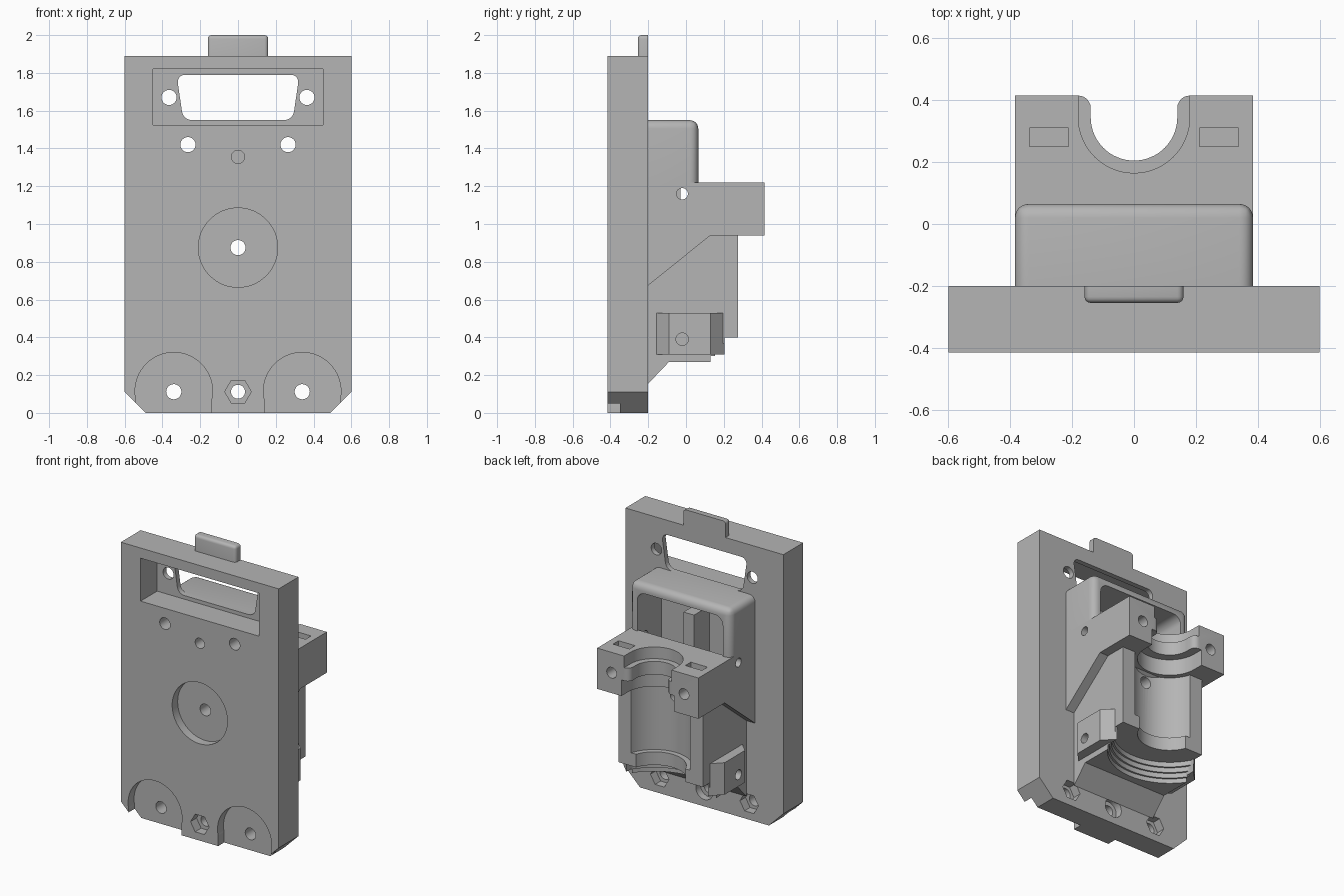
import bpy, bmesh, math
from mathutils import Vector

if "Cube" in bpy.data.objects:
    bpy.data.objects.remove(bpy.data.objects["Cube"], do_unlink=True)

grey = bpy.data.materials.new("plain grey")
grey.use_nodes = True
grey.diffuse_color = (0.46, 0.46, 0.46, 1)
grey.node_tree.nodes["Principled BSDF"].inputs["Base Color"].default_value = (0.46, 0.46, 0.46, 1)

# axis name -> position of (u, v, w) in space, w being the extrusion direction
PLACE = {
    "x": lambda u, v, w: (w, u, v),
    "y": lambda u, v, w: (u, w, v),
    "z": lambda u, v, w: (u, v, w),
}


def prism(name, pts, axis, a, b, bevel=0.0, pick=None, segs=6):
    """Extrude a profile along an axis, optionally rounding picked edges."""
    bm = bmesh.new()
    low = [bm.verts.new(PLACE[axis](u, v, a)) for u, v in pts]
    high = [bm.verts.new(PLACE[axis](u, v, b)) for u, v in pts]
    bm.faces.new(low)
    bm.faces.new(high)
    for i in range(len(pts)):
        j = (i + 1) % len(pts)
        bm.faces.new((low[i], low[j], high[j], high[i]))
    if bevel:
        edges = [e for e in bm.edges if pick(e.verts[0].co, e.verts[1].co)]
        bmesh.ops.bevel(bm, geom=edges, offset=bevel, segments=segs, affect="EDGES", profile=0.5)
    bmesh.ops.recalc_face_normals(bm, faces=bm.faces)
    mesh = bpy.data.meshes.new(name)
    bm.to_mesh(mesh)
    bm.free()
    mesh.materials.append(grey)
    ob = bpy.data.objects.new(name, mesh)
    bpy.context.collection.objects.link(ob)
    return ob


def rect(u0, u1, v0, v1):
    return [(u0, v0), (u1, v0), (u1, v1), (u0, v1)]


def ring(u, v, r, n=48):
    return [(u + r * math.cos(2 * math.pi * i / n), v + r * math.sin(2 * math.pi * i / n)) for i in range(n)]


def channel(r, lip=0.0):
    """U-shaped outline open to the back, around the upright barrel axis."""
    arc = [(r * math.cos(math.pi + math.pi * i / 32), AXIS_Y + r * math.sin(math.pi + math.pi * i / 32))
           for i in range(33)]
    if not lip:
        return arc + [(r, 0.6), (-r, 0.6)]
    turn = [(r + lip * (1 - math.cos(t)), 0.375 + lip * math.sin(t))
            for t in [i * math.pi / 12 for i in range(7)]]
    return arc + turn + [(r + lip, 0.6), (-r - lip, 0.6)] + [(-u, v) for u, v in reversed(turn)]


def cut(target, *args, **kw):
    """Subtract a prism from a part and discard the cutter."""
    cutter = prism("cutter", *args, **kw)
    cutter.hide_render = True
    mod = target.modifiers.new("cut", "BOOLEAN")
    mod.operation = "DIFFERENCE"
    mod.solver = "EXACT"
    mod.object = cutter
    bpy.context.view_layer.objects.active = target
    bpy.ops.object.modifier_apply(modifier=mod.name)
    bpy.data.objects.remove(cutter, do_unlink=True)


AXIS_Y = 0.345
FRONT, BACK = -0.415, -0.2
along_y = lambda p, q: abs(p.y - q.y) > 0.01

# mounting plate with clipped lower corners
plate = prism("mounting_plate", [(-0.49, 0), (0.49, 0), (0.6, 0.11), (0.6, 1.89), (-0.6, 1.89), (-0.6, 0.11)],
              "y", FRONT, BACK)
cut(plate, rect(-0.45, 0.45, 1.525, 1.82), "y", -0.5, -0.235)
cut(plate, [(-0.29, 1.55), (0.29, 1.55), (0.325, 1.79), (-0.325, 1.79)], "y", -0.5, 0,
    bevel=0.045, pick=along_y)
cut(plate, ring(0, 0.875, 0.21, 64), "y", -0.5, -0.355)
cut(plate, ring(0, 1.355, 0.035), "y", -0.5, -0.1)
cut(plate, ring(0, 0.875, 0.04), "y", -0.5, 0)
for s in (-1, 1):
    cut(plate, ring(s * 0.34, 0.115, 0.205, 64), "y", -0.5, -0.35)
    cut(plate, rect(s * 0.34 - 0.2, s * 0.34 + 0.2, -0.1, 0.1), "y", -0.5, -0.35)
    cut(plate, ring(s * 0.34, 0.112, 0.07, 6), "y", -0.26, 0)
    for x, z in ((0.365, 1.67), (0.265, 1.42), (0.34, 0.112)):
        cut(plate, ring(s * x, z, 0.04), "y", -0.5, 0)
cut(plate, ring(0, 0.112, 0.07, 6), "y", -0.5, -0.35)
cut(plate, ring(0, 0.112, 0.065), "y", -0.25, 0)
cut(plate, ring(0, 0.112, 0.037), "y", -0.5, 0)

# rounded tab on the top edge
prism("top_tab", rect(-0.16, 0.16, 1.87, 2.0), "y", -0.255, BACK, bevel=0.02,
      pick=lambda p, q: (p.z > 1.99 or q.z > 1.99) and not (p.y > -0.21 and q.y > -0.21), segs=4)

# rounded hood, open to the back
hood = prism("hood", rect(-0.385, 0.385, 1.2, 1.55), "y", BACK, 0.065, bevel=0.045,
             pick=lambda p, q: (p.z > 1.5 or q.z > 1.5) and not (p.y < -0.1 and q.y < -0.1))
cut(hood, rect(-0.325, 0.325, 0.9, 1.49), "y", -0.3, 0.3, bevel=0.06, pick=along_y)

# upper clamp arm with sloped underside
arm = prism("clamp_arm", [(BACK, 0.675), (0.13, 0.94), (0.415, 0.94), (0.415, 1.22), (BACK, 1.22)],
            "x", -0.385, 0.385)
cut(arm, rect(-0.325, 0.325, -0.3, 0.05), "z", 1.05, 1.4)
cut(arm, channel(0.18), "z", 1.14, 1.4)
cut(arm, channel(0.14, 0.04), "z", 0.8, 1.3)
cut(arm, channel(0.2), "z", 0.6, 1.05)
cut(arm, ring(0, 0.875, 0.04), "y", -0.5, 0.5)
cut(arm, ring(-0.02, 1.16, 0.03), "x", -0.6, 0.6)
for s in (-1, 1):
    cut(arm, rect(s * 0.275 - 0.063, s * 0.275 + 0.063, 0.25, 0.31), "z", 1.02, 1.4)
    cut(arm, ring(s * 0.275, 1.08, 0.037), "y", 0.2, 0.6)

# small post inside the hood
prism("hood_post", rect(-0.04, 0.04, 1.05, 1.39), "y", BACK, -0.03)

# barrel cradle with sloped foot
cradle = prism("barrel_cradle", [(BACK, 0.155), (-0.09, 0.27), (0.275, 0.27), (0.275, 0.95), (BACK, 0.95)],
               "x", -0.32, 0.32)
cut(cradle, channel(0.235), "z", 0.49, 1.2)
cut(cradle, channel(0.2), "z", 0.1, 0.6)
for i in range(4):
    cut(cradle, channel(0.35 + 0.012 * i), "z", 0.1, 0.4 - 0.033 * i)
cut(cradle, ring(0, 0.875, 0.04), "y", -0.5, 0.5)
cut(cradle, ring(-0.02, 0.39, 0.033), "x", 0.24, 0.6)
cut(cradle, ring(-0.02, 0.39, 0.033), "x", -0.6, -0.24)

# side lugs on the cradle
for s, side in ((1, "left"), (-1, "right")):
    lug = prism(side + "_lug", [(s * 0.31, -0.165), (s * 0.385, -0.09), (s * 0.385, 0.13), (s * 0.31, 0.205)],
                "z", 0.31, 0.53)
    cut(lug, ring(-0.02, 0.39, 0.033), "x", -0.6, 0.6)

# smooth the round surfaces, keep machined edges crisp
for ob in bpy.context.collection.objects:
    if ob.type == "MESH" and grey.name in ob.data.materials:
        bpy.ops.object.select_all(action="DESELECT")
        ob.select_set(True)
        bpy.context.view_layer.objects.active = ob
        bpy.ops.object.shade_smooth_by_angle(angle=math.radians(30))
